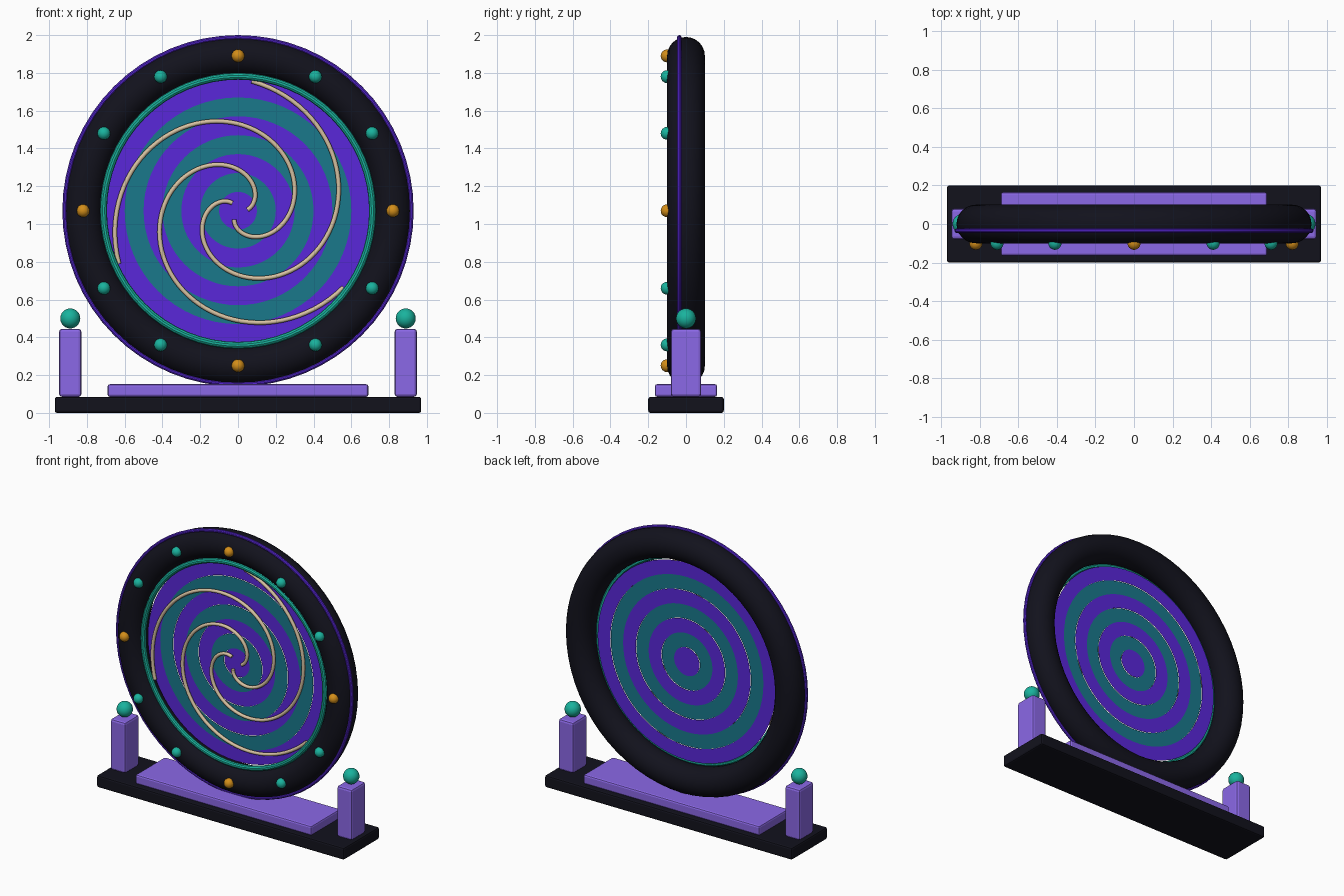
import bpy, bmesh, math

if "Cube" in bpy.data.objects:
    bpy.data.objects.remove(bpy.data.objects["Cube"])

CZ = 1.07  # height of wheel centre


def material(name, rgb):
    m = bpy.data.materials.new(name)
    m.diffuse_color = (*rgb, 1)
    m.use_nodes = True
    m.node_tree.nodes["Principled BSDF"].inputs["Base Color"].default_value = m.diffuse_color
    return m


BLACK = material("black", (0.006, 0.006, 0.012))
LILAC = material("lilac", (0.26, 0.14, 0.80))
VIOLET = material("violet", (0.10, 0.02, 0.70))
DEEP_TEAL = material("deep_teal", (0.01, 0.19, 0.26))
TEAL = material("teal", (0.01, 0.45, 0.34))
AMBER = material("amber", (0.65, 0.27, 0.01))
CREAM = material("cream", (0.68, 0.54, 0.36))


def finish(name, mat, smooth=True):
    o = bpy.context.object
    o.name = name
    o.data.materials.append(mat)
    if smooth:
        bpy.ops.object.shade_smooth_by_angle()
    return o


def box(name, x, z0, z1, sx, sy, mat, bevel=0.012):
    bpy.ops.mesh.primitive_cube_add(size=1, location=(x, 0, (z0 + z1) / 2))
    bpy.context.object.scale = (sx, sy, z1 - z0)
    bpy.ops.object.transform_apply(location=False, rotation=False, scale=True)
    o = finish(name, mat, False)
    b = o.modifiers.new("bevel", 'BEVEL')
    b.width = bevel
    b.segments = 2


def ball(name, loc, r, mat):
    bpy.ops.mesh.primitive_uv_sphere_add(segments=24, ring_count=12, radius=r, location=loc)
    finish(name, mat)


def ring(name, y, major, minor, mat, minor_seg):
    bpy.ops.mesh.primitive_torus_add(major_radius=major, minor_radius=minor,
                                     major_segments=64, minor_segments=minor_seg,
                                     location=(0, y, CZ), rotation=(math.pi / 2, 0, 0))
    finish(name, mat)


def band(name, r0, r1, y, mat, n=64):
    bm = bmesh.new()
    dirs = [(math.cos(2 * math.pi * i / n), math.sin(2 * math.pi * i / n)) for i in range(n)]
    outer = [bm.verts.new((c * r1, 0, s * r1)) for c, s in dirs]
    if r0 == 0:
        bm.faces.new(outer)
    else:
        inner = [bm.verts.new((c * r0, 0, s * r0)) for c, s in dirs]
        for i in range(n):
            j = (i + 1) % n
            bm.faces.new((inner[i], outer[i], outer[j], inner[j]))
    me = bpy.data.meshes.new(name)
    bm.to_mesh(me)
    bm.free()
    me.materials.append(mat)
    o = bpy.data.objects.new(name, me)
    o.location = (0, y, CZ)
    bpy.context.collection.objects.link(o)


# Stand: base slab, cradle plate, two posts with ball finials
box("base", 0, 0, 0.085, 1.94, 0.40, BLACK)
box("cradle_plate", 0, 0.085, 0.152, 1.38, 0.33, LILAC)
for side, x in (("left", -0.888), ("right", 0.888)):
    box(side + "_post", x, 0.085, 0.445, 0.118, 0.16, LILAC, 0.015)
    ball(side + "_finial", (x, 0, 0.50), 0.053, TEAL)

# Wheel frame with trims
ring("wheel_frame", 0, 0.82, 0.10, BLACK, 24)
ring("outer_trim", -0.035, 0.918, 0.012, VIOLET, 10)
ring("inner_trim", -0.042, 0.712, 0.018, TEAL, 10)

# Studs around the frame
for i in range(12):
    a = i * math.pi / 6
    ball(f"stud_{i}", (0.82 * math.cos(a), -0.10, CZ + 0.82 * math.sin(a)), 0.034,
         TEAL if i % 3 else AMBER)

# Concentric coloured bands
for i in range(7):
    band(f"band_{i}", i * 0.1, (i + 1) * 0.1, -0.010 - 0.004 * (i % 2),
         DEEP_TEAL if i % 2 else VIOLET)

# Three spiral arms
for k in range(3):
    cu = bpy.data.curves.new(f"spiral_arm_{k}", 'CURVE')
    cu.dimensions = '3D'
    cu.bevel_depth = 0.012
    cu.bevel_resolution = 2
    cu.use_fill_caps = True
    n = 80
    sp = cu.splines.new('POLY')
    sp.points.add(n - 1)
    for i in range(n):
        t = i / (n - 1)
        a = math.radians(6 + 120 * k + 318 * t)
        r = 0.05 + 0.64 * t
        sp.points[i].co = (r * math.cos(a), 0, r * math.sin(a), 1)
    cu.materials.append(CREAM)
    o = bpy.data.objects.new(cu.name, cu)
    o.location = (0, -0.028, CZ)
    bpy.context.collection.objects.link(o)
